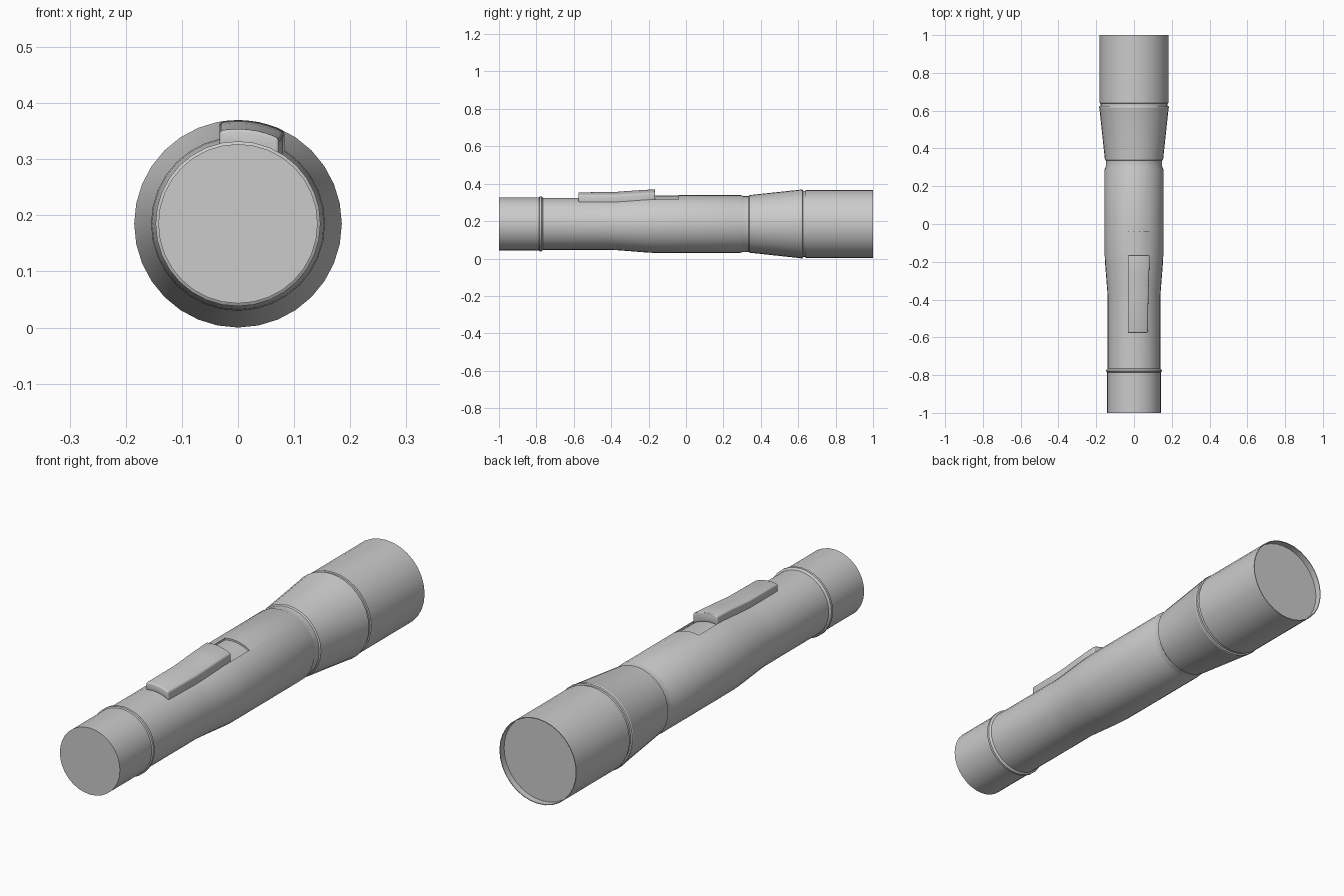
import bpy, bmesh, math

if "Cube" in bpy.data.objects:
    bpy.data.objects.remove(bpy.data.objects["Cube"])

CZ = 0.185      # height of the long axis
SIDES = 32


def finish(name, bm):
    bmesh.ops.recalc_face_normals(bm, faces=bm.faces)
    me = bpy.data.meshes.new(name)
    bm.to_mesh(me)
    bm.free()
    ob = bpy.data.objects.new(name, me)
    bpy.context.collection.objects.link(ob)
    return ob


def activate(ob):
    bpy.ops.object.select_all(action='DESELECT')
    ob.select_set(True)
    bpy.context.view_layer.objects.active = ob


def smooth(ob):
    activate(ob)
    bpy.ops.object.shade_smooth_by_angle(angle=math.radians(30))


def lathe(name, profile):
    """Closed solid turned about the y axis from (y, radius) points."""
    bm = bmesh.new()
    rings = []
    for y, r in profile:
        rings.append([bm.verts.new((r * math.sin(2 * math.pi * i / SIDES), y,
                                    CZ + r * math.cos(2 * math.pi * i / SIDES)))
                      for i in range(SIDES)])
    for a, b in zip(rings, rings[1:]):
        for i in range(SIDES):
            j = (i + 1) % SIDES
            bm.faces.new((a[i], a[j], b[j], b[i]))
    bm.faces.new(rings[0])
    bm.faces.new(rings[-1])
    return finish(name, bm)


def curved_block(name, stations, n=8):
    """Block hugging the tube: stations of (y, x0, x1, inner radius, outer radius)."""
    bm = bmesh.new()
    loops = []
    for y, x0, x1, ri, ro in stations:
        xs = [x0 + (x1 - x0) * i / n for i in range(n + 1)]
        pts = [(x, ri) for x in xs] + [(x, ro) for x in reversed(xs)]
        loops.append([bm.verts.new((x, y, CZ + math.sqrt(r * r - x * x))) for x, r in pts])
    m = len(loops[0])
    for a, b in zip(loops, loops[1:]):
        for i in range(m):
            j = (i + 1) % m
            bm.faces.new((a[i], a[j], b[j], b[i]))
    bm.faces.new(loops[0])
    bm.faces.new(loops[-1])
    return finish(name, bm)


# Tail cap with its raised ring
tail = lathe("tail_cap", [(-1, 0.142), (-0.785, 0.142), (-0.782, 0.147),
                          (-0.772, 0.147), (-0.765, 0.139)])
smooth(tail)

# Barrel, widening towards the head
barrel = lathe("barrel", [(-0.765, 0.139), (-0.40, 0.139), (-0.36, 0.141), (-0.21, 0.153),
                          (-0.17, 0.155), (0.29, 0.155), (0.305, 0.149), (0.33, 0.149)])

# Shallow slot ahead of the switch
cutter = curved_block("slot_cutter", [(-0.20, -0.033, 0.083, 0.147, 0.20),
                                      (-0.04, -0.033, 0.083, 0.147, 0.20)])
cutter.hide_render = True
cut = barrel.modifiers.new("slot", 'BOOLEAN')
cut.object = cutter
cut.operation = 'DIFFERENCE'
cut.solver = 'EXACT'
activate(barrel)
bpy.ops.object.modifier_apply(modifier=cut.name)
bpy.data.objects.remove(cutter)
smooth(barrel)

# Flared head with grooves and a recessed front
head = lathe("head", [(0.31, 0.149), (0.335, 0.149), (0.34, 0.154), (0.61, 0.183),
                      (0.618, 0.185), (0.624, 0.183), (0.626, 0.177), (0.638, 0.177),
                      (0.64, 0.182), (1, 0.182), (1, 0.179), (0.972, 0.179)])
smooth(head)

# Lens
lens = lathe("lens", [(0.965, 0.178), (0.974, 0.178)])
smooth(lens)

# Sliding switch
switch = curved_block("switch", [(-0.575, -0.033, 0.073, 0.136, 0.169),
                                 (-0.39, -0.033, 0.076, 0.136, 0.170),
                                 (-0.27, -0.033, 0.080, 0.140, 0.179),
                                 (-0.165, -0.033, 0.083, 0.146, 0.185)])
bev = switch.modifiers.new("rounding", 'BEVEL')
bev.width = 0.006
bev.segments = 3
bev.limit_method = 'ANGLE'
bev.angle_limit = math.radians(35)
activate(switch)
bpy.ops.object.modifier_apply(modifier=bev.name)
smooth(switch)
